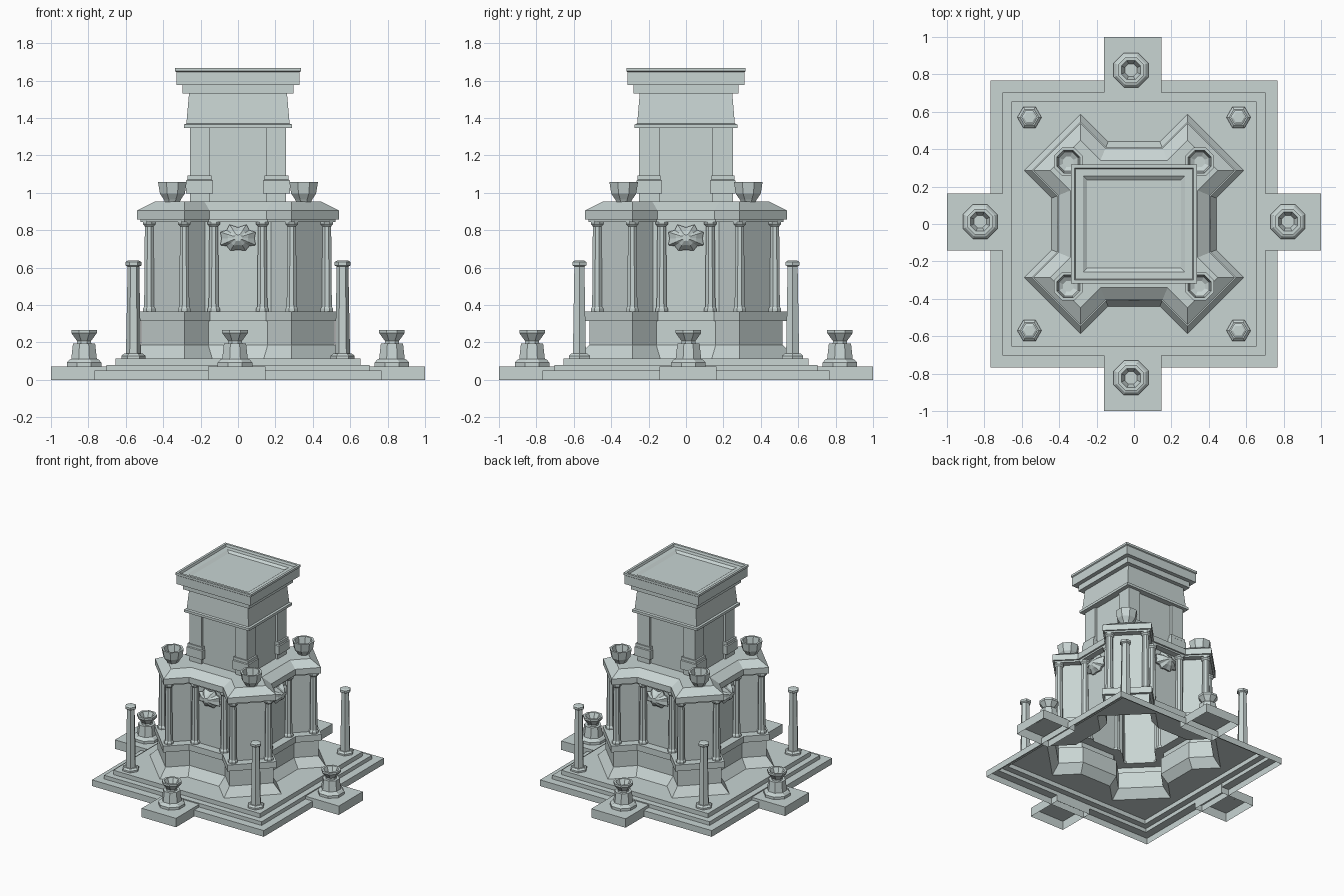
import bpy, bmesh
from math import cos, sin, pi, sqrt

if "Cube" in bpy.data.objects:
    bpy.data.objects.remove(bpy.data.objects["Cube"])

stone = bpy.data.materials.new("pale_stone")
stone.diffuse_color = (0.58, 0.66, 0.65, 1)
stone.use_nodes = True
stone.node_tree.nodes["Principled BSDF"].inputs["Base Color"].default_value = stone.diffuse_color


def finish(bm, name):
    bmesh.ops.recalc_face_normals(bm, faces=bm.faces)
    me = bpy.data.meshes.new(name)
    bm.to_mesh(me)
    bm.free()
    me.materials.append(stone)
    ob = bpy.data.objects.new(name, me)
    bpy.context.collection.objects.link(ob)
    return ob


def add_loft(bm, rings, bottom=True, top=True):
    vs = [[bm.verts.new(p) for p in r] for r in rings]
    n = len(vs[0])
    for a, b in zip(vs, vs[1:]):
        for i in range(n):
            j = (i + 1) % n
            bm.faces.new((a[i], a[j], b[j], b[i]))
    if bottom:
        bm.faces.new(vs[0][::-1])
    if top:
        bm.faces.new(vs[-1])
    return vs


def loft(name, rings, **kw):
    bm = bmesh.new()
    add_loft(bm, rings, **kw)
    return finish(bm, name)


def rect(hx, hy, z, cx=0, cy=0):
    return [(cx + sx * hx, cy + sy * hy, z) for sx, sy in ((-1, -1), (1, -1), (1, 1), (-1, 1))]


def box(name, cx, cy, hx, hy, z0, z1, **kw):
    return loft(name, [rect(hx, hy, z0, cx, cy), rect(hx, hy, z1, cx, cy)], **kw)


def lathe(name, x, y, profile, sides, start=0.0, **kw):
    return loft(name, [[(x + r * cos(start + 2 * pi * i / sides),
                         y + r * sin(start + 2 * pi * i / sides), z)
                        for i in range(sides)] for r, z in profile], **kw)


def star(d, z):
    """Cross-shaped plan with four diagonal wings, inset by d."""
    L, w, f = 0.618 - d, 0.2135 - d, 0.44 - d
    a, b, k = (L + w) / sqrt(2), (L - w) / sqrt(2), f - w * sqrt(2)
    pts = []
    c, s = 1, 0
    for _ in range(4):
        for x, y in ((f, k), (a, b), (b, a), (k, f)):
            pts.append((x * c - y * s, x * s + y * c, z))
        c, s = -s, c
    return pts


# stepped base, open underneath, with the star-shaped opening in its top
bm = bmesh.new()
steps = add_loft(bm, [rect(h, h, z) for h, z in (
    (0.767, 0), (0.767, 0.05), (0.703, 0.05), (0.703, 0.08), (0.655, 0.08), (0.655, 0.115))],
    bottom=False, top=False)
inner = [bm.verts.new(p) for p in star(0, 0.115)]
edges = [bm.edges.new((inner[i], inner[(i + 1) % 16])) for i in range(16)]
edges += [bm.edges.get((steps[-1][i], steps[-1][(i + 1) % 4])) for i in range(4)]
bmesh.ops.triangle_fill(bm, use_beauty=True, edges=edges)
finish(bm, "stepped_base")

# main star-shaped body: flared foot, plinth, walls and sloped roof
loft("main_body", [star(d, z) for d, z in (
    (0, 0.115), (0.05, 0.185), (0.05, 0.315), (0.03, 0.315), (0.03, 0.365), (0.095, 0.365),
    (0.095, 0.845), (0.047, 0.845), (0.047, 0.858), (0.034, 0.858), (0.034, 0.905),
    (0.10, 0.952))], bottom=False)

# columns at wing corners and on the recessed sides
column = ((0.036, 0.365), (0.036, 0.38), (0.029, 0.39), (0.025, 0.82),
          (0.036, 0.832), (0.036, 0.848))
for sx in (-1, 1):
    for sy in (-1, 1):
        for x, y in ((0.475, 0.287), (0.287, 0.475), (0.13, 0.36), (0.36, 0.13)):
            lathe("column", sx * x, sy * y, column, 8, pi / 8)

# carved mask on each recessed side
outline = [(0, 0.815), (0.045, 0.83), (0.06, 0.80), (0.095, 0.79), (0.088, 0.755), (0.095, 0.72),
           (0.06, 0.715), (0.04, 0.69), (0, 0.695)]
outline += [(-x, z) for x, z in outline[-2:0:-1]]
for q in range(4):
    c, s = cos(q * pi / 2), sin(q * pi / 2)
    rings = []
    for scale, y in ((0.85, -0.34), (1, -0.365), (0.6, -0.395), (0.25, -0.41)):
        rings.append([(x * scale * c - y * s, x * scale * s + y * c, 0.76 + (z - 0.76) * scale)
                      for x, z in outline])
    loft("carved_mask", rings)

# fire bowls on the wings
bowl = ((0.042, 0.95), (0.05, 0.965), (0.072, 0.995), (0.083, 1.058),
        (0.066, 1.058), (0.055, 1.0), (0.03, 0.985))
for sx in (-1, 1):
    for sy in (-1, 1):
        lathe("roof_bowl", sx * 0.351, sy * 0.333, bowl, 8, pi / 8)

# tower core and crown with recessed top
K = 0.945
box("tower_core", 0, 0, 0.238, 0.228, 0.945, 1.35)
crown = ((0.275, 1.345), (0.29, 1.345), (0.29, 1.365), (0.276, 1.37), (0.262, 1.53), (0.297, 1.53),
         (0.297, 1.575), (0.33, 1.575), (0.33, 1.645), (0.337, 1.65), (0.337, 1.667),
         (0.318, 1.667), (0.312, 1.65), (0.272, 1.65), (0.25, 1.635))
loft("tower_crown", [rect(h, h * K, z) for h, z in crown])

# corner pilasters of the tower with their foot blocks
for sx in (-1, 1):
    for sy in (-1, 1):
        box("pilaster", sx * 0.204, sy * 0.194, 0.053, 0.056, 0.945, 1.35)
        px, py = sx * 0.206, sy * 0.197
        loft("pilaster_foot", [rect(h, h * 0.95, z, px, py) for h, z in (
            (0.071, 0.995), (0.071, 1.065), (0.065, 1.07), (0.065, 1.092))])

# hexagonal corner posts
post = ((0.065, 0.115), (0.065, 0.128), (0.05, 0.14), (0.04, 0.14), (0.031, 0.605),
        (0.043, 0.612), (0.043, 0.63), (0.03, 0.637))
for sx in (-1, 1):
    for sy in (-1, 1):
        lathe("corner_post", sx * 0.559, sy * 0.57, post, 6)

# projecting arms with braziers
brazier = ((0.1, 0.07), (0.1, 0.092), (0.085, 0.108), (0.074, 0.112), (0.064, 0.195),
           (0.042, 0.195), (0.04, 0.207), (0.074, 0.25), (0.074, 0.266),
           (0.056, 0.266), (0.036, 0.225))
for s in (-1, 1):
    box("base_arm_side", s * 0.85, 0.011, 0.15, 0.153, 0, 0.072, bottom=False)
    box("base_arm", -0.007, s * 0.85, 0.153, 0.15, 0, 0.072, bottom=False)
    lathe("brazier_side", s * 0.823, 0.013, brazier, 8, pi / 8)
    lathe("brazier", -0.016, s * 0.823, brazier, 8, pi / 8)
